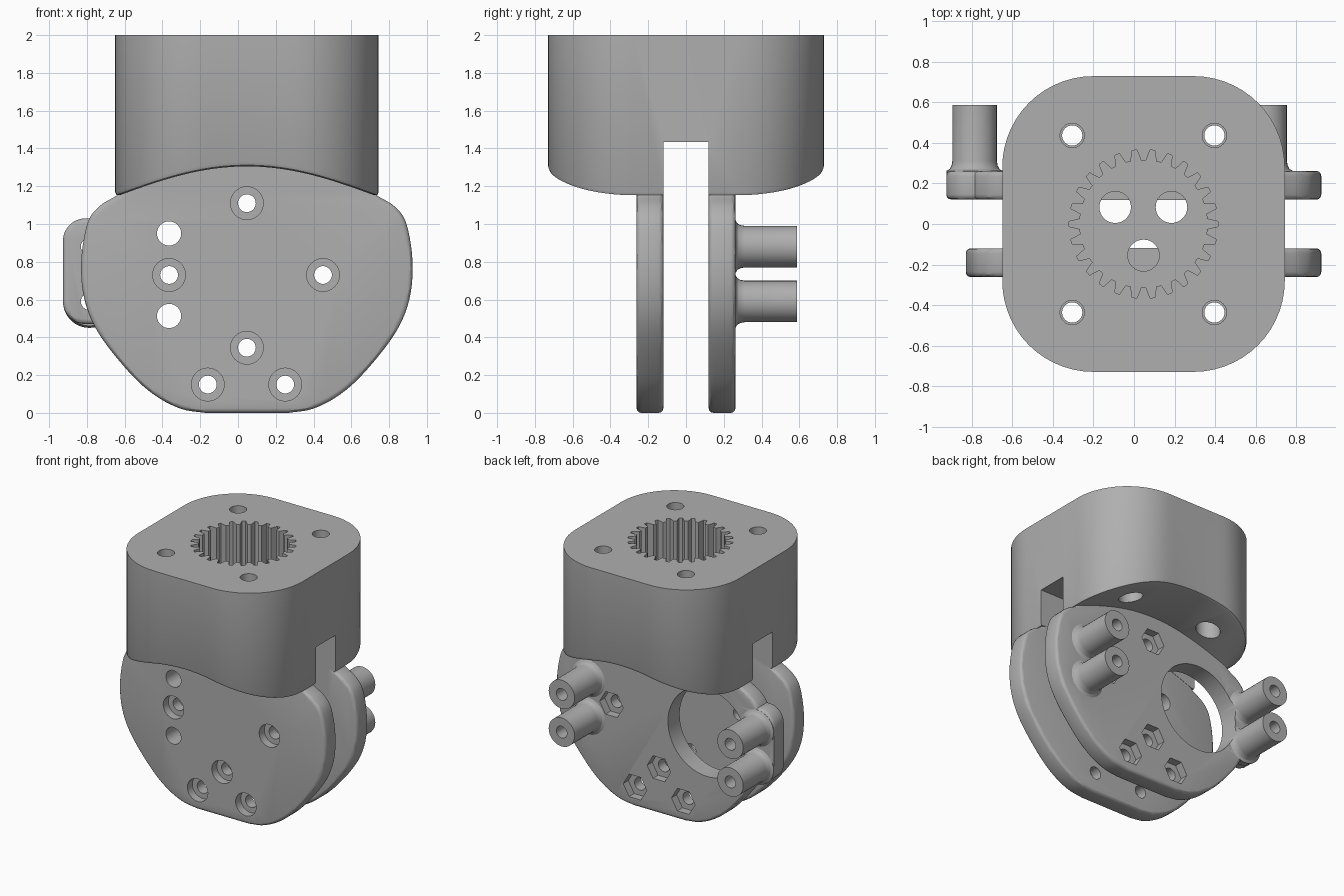
import bpy, bmesh
from math import sin, cos, pi
from mathutils import Vector

if "Cube" in bpy.data.objects:
    bpy.data.objects.remove(bpy.data.objects["Cube"])

grey = bpy.data.materials.new("plain_grey")
grey.use_nodes = True
colour = (0.43, 0.43, 0.43, 1)
grey.diffuse_color = colour
grey.node_tree.nodes["Principled BSDF"].inputs["Base Color"].default_value = colour

CX = 0.047             # symmetry line of the block and plates
IN, OUT = 0.12, 0.262  # inner and outer faces of the plates


def finish(name, bm):
    bmesh.ops.recalc_face_normals(bm, faces=bm.faces)
    mesh = bpy.data.meshes.new(name)
    bm.to_mesh(mesh)
    bm.free()
    obj = bpy.data.objects.new(name, mesh)
    bpy.context.collection.objects.link(obj)
    return obj


def prism(name, pts, a, b, axis="Y", bevel=0):
    """Extrude a 2D outline between a and b along an axis."""
    place = (lambda p, h: (p[0], h, p[1])) if axis == "Y" else (lambda p, h: (p[0], p[1], h))
    bm = bmesh.new()
    caps = [bm.faces.new([bm.verts.new(place(p, h)) for p in pts]) for h in (a, b)]
    rims = [e for f in caps for e in f.edges]
    n = len(pts)
    lo, hi = list(caps[0].verts), list(caps[1].verts)
    for i in range(n):
        j = (i + 1) % n
        bm.faces.new((lo[i], lo[j], hi[j], hi[i]))
    bmesh.ops.recalc_face_normals(bm, faces=bm.faces)
    if bevel:
        bmesh.ops.bevel(bm, geom=rims, offset=bevel, segments=3, profile=0.5, affect="EDGES")
    return finish(name, bm)


def circle(x, y, r, n=32):
    return [(x + r * cos(2 * pi * i / n), y + r * sin(2 * pi * i / n)) for i in range(n)]


def spline(pts, steps=5):
    """Smooth curve through the points."""
    p = [Vector(q) for q in pts]
    p = [2 * p[0] - p[1]] + p + [2 * p[-1] - p[-2]]
    out = []
    for a, b, c, d in zip(p, p[1:], p[2:], p[3:]):
        for k in range(steps):
            t = k / steps
            out.append(0.5 * (2 * b + (c - a) * t + (2 * a - 5 * b + 4 * c - d) * t * t
                              + (3 * b - a - 3 * c + d) * t ** 3))
    return [tuple(q) for q in out] + [tuple(pts[-1])]


def combine(body, tool, operation):
    mod = body.modifiers.new("combine", "BOOLEAN")
    mod.operation, mod.solver, mod.object = operation, "EXACT", tool
    graph = bpy.context.evaluated_depsgraph_get()
    mesh = bpy.data.meshes.new_from_object(body.evaluated_get(graph))
    body.modifiers.clear()
    body.data = mesh
    bpy.data.objects.remove(tool)


# Rounded block with an arched, filleted underside
def arch(u):
    return 1.305 - 0.4 * u * u + 0.14 * u ** 4


def half_outline(inset, n=14):
    r = 0.45 - inset
    arc = [(0.2475 + r * cos(pi / 2 * i / n), 0.28 + r * sin(pi / 2 * i / n)) for i in range(n + 1)]
    flat = [(0.2475 * k / 4, 0.73 - inset) for k in range(3, -4, -1)]
    return arc + flat + [(-x, y) for x, y in reversed(arc)]


bm = bmesh.new()
rings = []
for inset, rise in ((0, None), (0, 0.025), (0.007, 0.007), (0.025, 0)):
    half = half_outline(inset)
    loop = half + [(x, -y) for x, y in reversed(half)]
    rings.append([bm.verts.new((CX + x, y, 2 if rise is None else arch(x) + rise)) for x, y in loop])
count = len(loop)
for upper, lower in zip(rings, rings[1:]):
    for i in range(count):
        j = (i + 1) % count
        bm.faces.new((upper[i], upper[j], lower[j], lower[i]))
bm.faces.new(rings[0])
last = rings[-1]
for i in range(count // 2 - 1):
    bm.faces.new((last[i], last[i + 1], last[count - 2 - i], last[count - 1 - i]))
body = finish("bracket_body", bm)

# Slot across the block
combine(body, prism("slot", [(-1, 1), (1, 1), (1, 1.435), (-1, 1.435)], 0.002 - IN, IN - 0.002), "DIFFERENCE")

# Front and rear plates
side = spline([(0.22, 0), (0.35, 0.022), (0.49, 0.095), (0.625, 0.217), (0.784, 0.42),
               (0.86, 0.6), (0.877, 0.8), (0.845, 1.0), (0.785, 1.09), (0.69, 1.15)])
side += [(0.64, 1.2), (0.6, 1.39)]
plate = [(CX + u, z) for u, z in side] + [(CX - u, z) for u, z in reversed(side)]
for name, a, b in (("front_plate", -OUT, -IN), ("rear_plate", IN, OUT)):
    combine(body, prism(name, plate, a, b, bevel=0.025), "UNION")

# Lug on the rear plate
lug = []
for k, (x, z) in enumerate(((-0.72, 0.91), (-0.807, 0.91), (-0.807, 0.59), (-0.72, 0.59))):
    if k in (0, 3):
        lug.append((-0.6, z + (0.12 if k == 0 else -0.12)))
    else:
        start = pi / 2 * k
        lug += [(x + 0.12 * cos(start + pi / 16 * i), z + 0.12 * sin(start + pi / 16 * i)) for i in range(9)]
combine(body, prism("lug", lug, IN + 0.001, OUT + 0.001, bevel=0.025), "UNION")

# Standoff posts with flared bases
POSTS = [(x, z) for x in (-0.787, 0.645) for z in (0.59, 0.88)]
FLARE = [(0.13, 0.2), (0.14, 0.262), (0.123, 0.272), (0.114, 0.288), (0.11, 0.31), (0.11, 0.587)]
for x, z in POSTS:
    bm = bmesh.new()
    loops = [[bm.verts.new((px, y, pz)) for px, pz in circle(x, z, r)] for r, y in FLARE]
    for lo, hi in zip(loops, loops[1:]):
        for i in range(32):
            j = (i + 1) % 32
            bm.faces.new((lo[i], lo[j], hi[j], hi[i]))
    bm.faces.new(loops[0])
    bm.faces.new(loops[-1])
    combine(body, finish("post", bm), "UNION")


def drill(x, y, r, a, b, axis="Y", n=32):
    combine(body, prism("drill", circle(x, y, r, n), a, b, axis), "DIFFERENCE")


# Large opening in the rear plate and holes along the posts
drill(-0.365, 0.73, 0.335, 0.08, 0.3, n=64)
for x, z in POSTS:
    drill(x, z, 0.045, 0.08, 0.7)

# Screw holes: counterbored in front, hexagonal nut pockets behind
for x, z in ((0.047, 1.11), (-0.365, 0.73), (0.45, 0.73), (0.047, 0.345), (-0.16, 0.15), (0.25, 0.15)):
    drill(x, z, 0.047, -0.5, 0.5)
    drill(x, z, 0.087, -0.5, -0.2)
    if x > -0.3:
        drill(x, z, 0.1, 0.2, 0.34, n=6)
for z in (0.95, 0.513):
    drill(-0.365, z, 0.064, -0.5, 0)

# Toothed socket in the top, with three holes in its floor
TEETH = 26
gear = []
for i in range(TEETH):
    for shift, r in ((-0.33, 0.315), (-0.14, 0.367), (0.14, 0.367), (0.33, 0.315)):
        a = 2 * pi * (i + shift) / TEETH
        gear.append((CX + r * cos(a), r * sin(a)))
combine(body, prism("socket", gear, 1.6, 2.1, "Z"), "DIFFERENCE")
for x, y in ((-0.093, 0.083), (0.185, 0.083), (0.047, -0.155)):
    drill(x, y, 0.078, 1.38, 1.7, "Z")

# Corner screw holes, wider from below
for x in (-0.305, 0.397):
    for y in (-0.437, 0.437):
        drill(x, y, 0.05, 1, 2.1, "Z")
        drill(x, y, 0.06, 1.85, 2.1, "Z")
        drill(x, y, 0.085, 1, 1.6, "Z")

body.data.materials.clear()
body.data.materials.append(grey)
bpy.ops.object.select_all(action="DESELECT")
body.select_set(True)
bpy.context.view_layer.objects.active = body
bpy.ops.object.shade_smooth_by_angle(angle=pi / 6)
